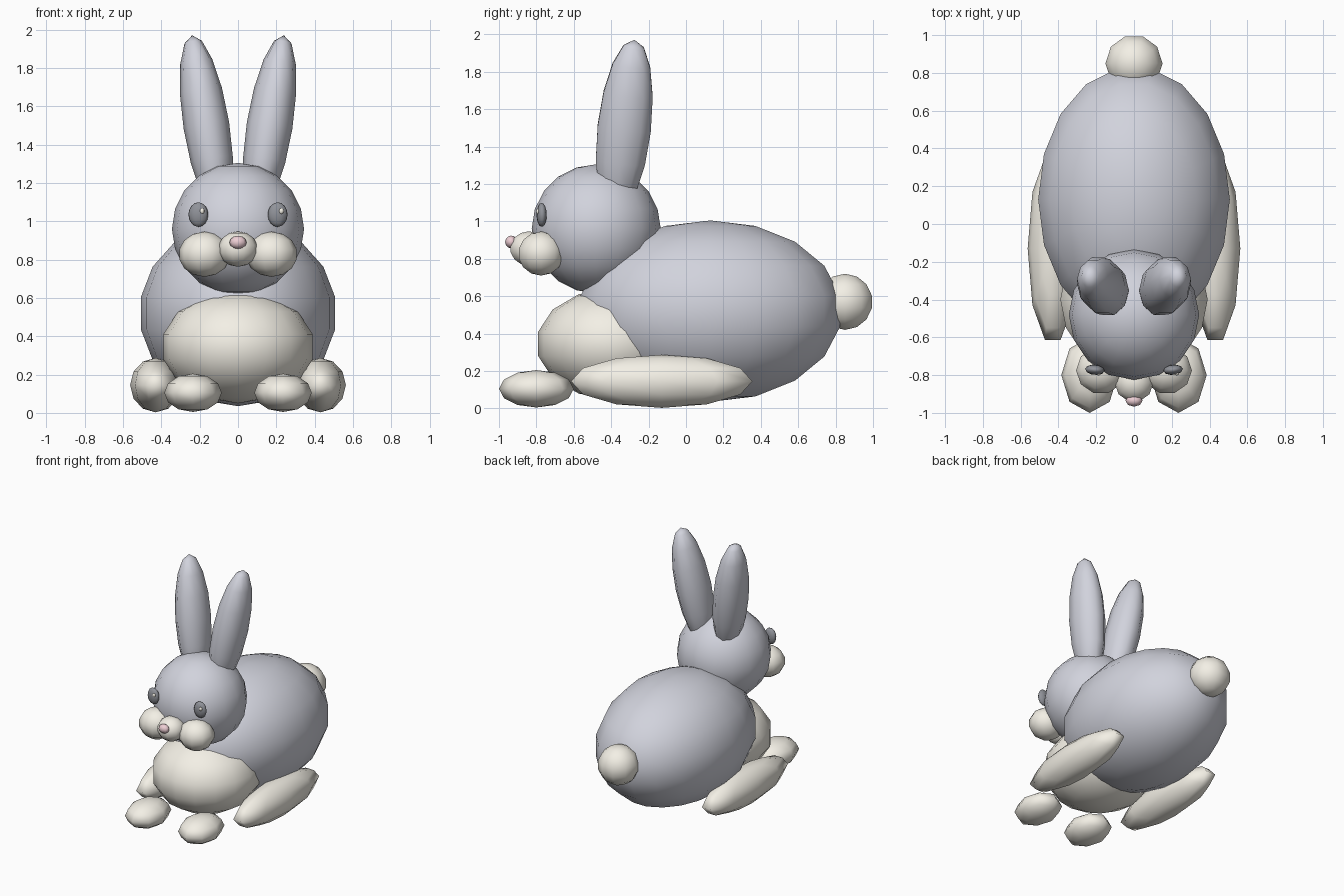
import bpy, bmesh
from math import radians, pi
from mathutils import Matrix

if "Cube" in bpy.data.objects:
    bpy.data.objects.remove(bpy.data.objects["Cube"])


def material(name, rgb):
    m = bpy.data.materials.new(name)
    m.diffuse_color = (*rgb, 1)
    m.use_nodes = True
    m.node_tree.nodes["Principled BSDF"].inputs["Base Color"].default_value = m.diffuse_color
    return m


fur = material("grey_fur", (0.64, 0.65, 0.72))
cream = material("cream_fur", (0.90, 0.87, 0.79))
pink = material("pink", (0.85, 0.62, 0.66))
dark = material("dark_eye", (0.28, 0.29, 0.32))


def blob(name, centre, radii, segments, rings, mat, rot=(0, 0, 0)):
    """Smooth low-poly ellipsoid with its poles along z."""
    bm = bmesh.new()
    bmesh.ops.create_uvsphere(bm, u_segments=segments, v_segments=rings, radius=1)
    # a vertex column lies on the x axis
    bm.transform(Matrix.Diagonal((*radii, 1)) @ Matrix.Rotation(pi / 2, 4, 'Z'))
    for f in bm.faces:
        f.smooth = True
    mesh = bpy.data.meshes.new(name)
    bm.to_mesh(mesh)
    bm.free()
    mesh.materials.append(mat)
    ob = bpy.data.objects.new(name, mesh)
    ob.location = centre
    ob.rotation_euler = [radians(a) for a in rot]
    bpy.context.collection.objects.link(ob)
    return ob


def pair(name, centre, radii, segments, rings, mat, rot=(0, 0, 0)):
    """The same part on both sides of x = 0."""
    for side, s in (("left", 1), ("right", -1)):
        blob(f"{name}_{side}", (s * centre[0], centre[1], centre[2]), radii,
             segments, rings, mat, (rot[0], s * rot[1], s * rot[2]))


# Torso
blob("body", (0, 0.13, 0.52), (0.515, 0.715, 0.485), 18, 9, fur)
blob("chest", (0, -0.40, 0.345), (0.40, 0.40, 0.295), 16, 7, cream)
blob("tail", (0, 0.85, 0.57), (0.155, 0.155, 0.15), 10, 7, cream)

# Head and ears
blob("head", (0, -0.48, 0.96), (0.345, 0.345, 0.345), 16, 10, fur)
pair("ear", (0.165, -0.33, 1.50), (0.12, 0.15, 0.48), 10, 8, fur, (-6.5, 9, 0))

# Face
pair("cheek", (0.175, -0.775, 0.828), (0.135, 0.128, 0.118), 10, 7, cream)
blob("muzzle", (0, -0.84, 0.855), (0.105, 0.105, 0.092), 10, 7, cream)
blob("nose", (0, -0.935, 0.89), (0.045, 0.032, 0.034), 8, 6, pink)
pair("eye", (0.207, -0.772, 1.035), (0.052, 0.027, 0.064), 10, 8, dark, (0, 0, 6))
for i, x in enumerate((-0.188, 0.226)):
    blob(f"eye_glint_{i}", (x, -0.793, 1.053), (0.013, 0.009, 0.015), 8, 6, cream)

# Feet
pair("hind_foot", (0.43, -0.13, 0.145), (0.133, 0.51, 0.142), 10, 6, cream)
pair("front_paw", (0.235, -0.80, 0.105), (0.15, 0.20, 0.10), 8, 6, cream)
